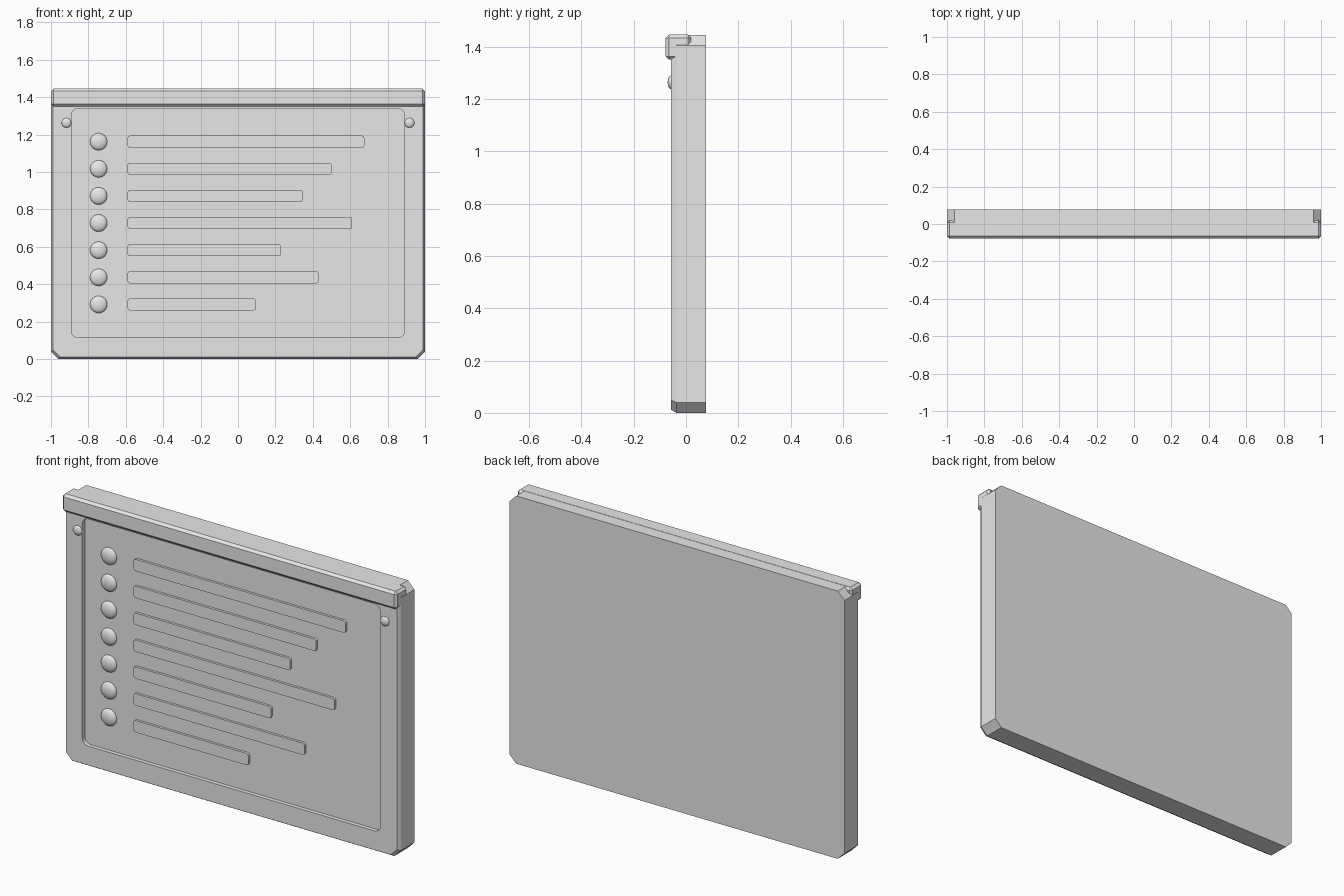
import bpy, bmesh, math
from mathutils import Matrix

cube = bpy.data.objects.get("Cube")
if cube:
    bpy.data.objects.remove(cube, do_unlink=True)

grey = bpy.data.materials.new("light_grey")
grey.use_nodes = True
grey.diffuse_color = (0.8, 0.8, 0.8, 1)
grey.node_tree.nodes["Principled BSDF"].inputs["Base Color"].default_value = (0.8, 0.8, 0.8, 1)


def finish(bm, name):
    bmesh.ops.recalc_face_normals(bm, faces=bm.faces[:])
    mesh = bpy.data.meshes.new(name)
    bm.to_mesh(mesh)
    bm.free()
    mesh.materials.append(grey)
    obj = bpy.data.objects.new(name, mesh)
    bpy.context.collection.objects.link(obj)
    return obj


def outline(x0, x1, z0, z1, corner, steps):
    """Rectangle in the xz plane with cut (steps=1) or rounded corners."""
    points = []
    centres = [(x1 - corner, z1 - corner), (x0 + corner, z1 - corner),
               (x0 + corner, z0 + corner), (x1 - corner, z0 + corner)]
    for quarter, (cx, cz) in enumerate(centres):
        for s in range(steps + 1):
            a = math.pi / 2 * (quarter + s / steps)
            points.append((cx + corner * math.cos(a), cz + corner * math.sin(a)))
    return points


def loft(name, layers):
    """Join outlines placed at successive depths, closing both ends."""
    bm = bmesh.new()
    rings = [[bm.verts.new((x, y, z)) for x, z in pts] for y, pts in layers]
    count = len(rings[0])
    for a, b in zip(rings, rings[1:]):
        for i in range(count):
            j = (i + 1) % count
            bm.faces.new((a[i], a[j], b[j], b[i]))
    bm.faces.new(rings[0])
    bm.faces.new(rings[-1])
    return finish(bm, name)


def dome(name, x, z, y, radius, rise):
    bm = bmesh.new()
    place = Matrix.Translation((x, y, z)) @ Matrix.Diagonal((1, rise / radius, 1, 1))
    bmesh.ops.create_uvsphere(bm, u_segments=24, v_segments=16, radius=radius,
                              matrix=place @ Matrix.Rotation(math.pi / 2, 4, "X"))
    for face in bm.faces:
        face.smooth = True
    return finish(bm, name)


TOP, BACK, FRONT, FLOOR = 1.445, 0.077, -0.057, -0.035

# Board with cut corners and a tapered front rim
full = outline(-1, 1, 0, TOP, 0.04, 1)
rim = outline(-0.988, 0.988, 0.012, TOP - 0.012, 0.037, 1)
board = loft("board", [(BACK, full), (-0.037, full), (FRONT, rim)])

# Sunken display area
panel = outline(-0.89, 0.89, 0.115, 1.34, 0.035, 4)
cutter = loft("panel_cutter", [(FLOOR, panel), (-0.2, panel)])
cutter.hide_render = True
cutter.hide_viewport = True
recess = board.modifiers.new("recess", "BOOLEAN")
recess.operation = "DIFFERENCE"
recess.solver = "EXACT"
recess.object = cutter

# Bevelled top rail
bm = bmesh.new()
bmesh.ops.create_cube(bm, size=1, matrix=Matrix.Translation((0, -0.029, 1.398))
                      @ Matrix.Diagonal((1.998, 0.098, 0.096, 1)))
bmesh.ops.bevel(bm, geom=bm.edges[:], offset=0.013, segments=1, affect="EDGES")
finish(bm, "top_rail")

# Rows: a round bullet and a raised bar in each
for row, end in enumerate([0.675, 0.5, 0.345, 0.61, 0.23, 0.43, 0.095]):
    z = 1.162 - 0.145 * row
    dome(f"bullet_{row + 1}", -0.745, z, FLOOR, 0.046, 0.021)
    bar = outline(-0.59, end, z - 0.032, z + 0.032, 0.012, 3)
    loft(f"bar_{row + 1}", [(FLOOR + 0.005, bar), (FLOOR - 0.013, bar)])

# Corner pins
for side, x in (("right", -0.917), ("left", 0.917)):
    dome(f"{side}_pin", x, 1.263, FRONT, 0.026, 0.013)
